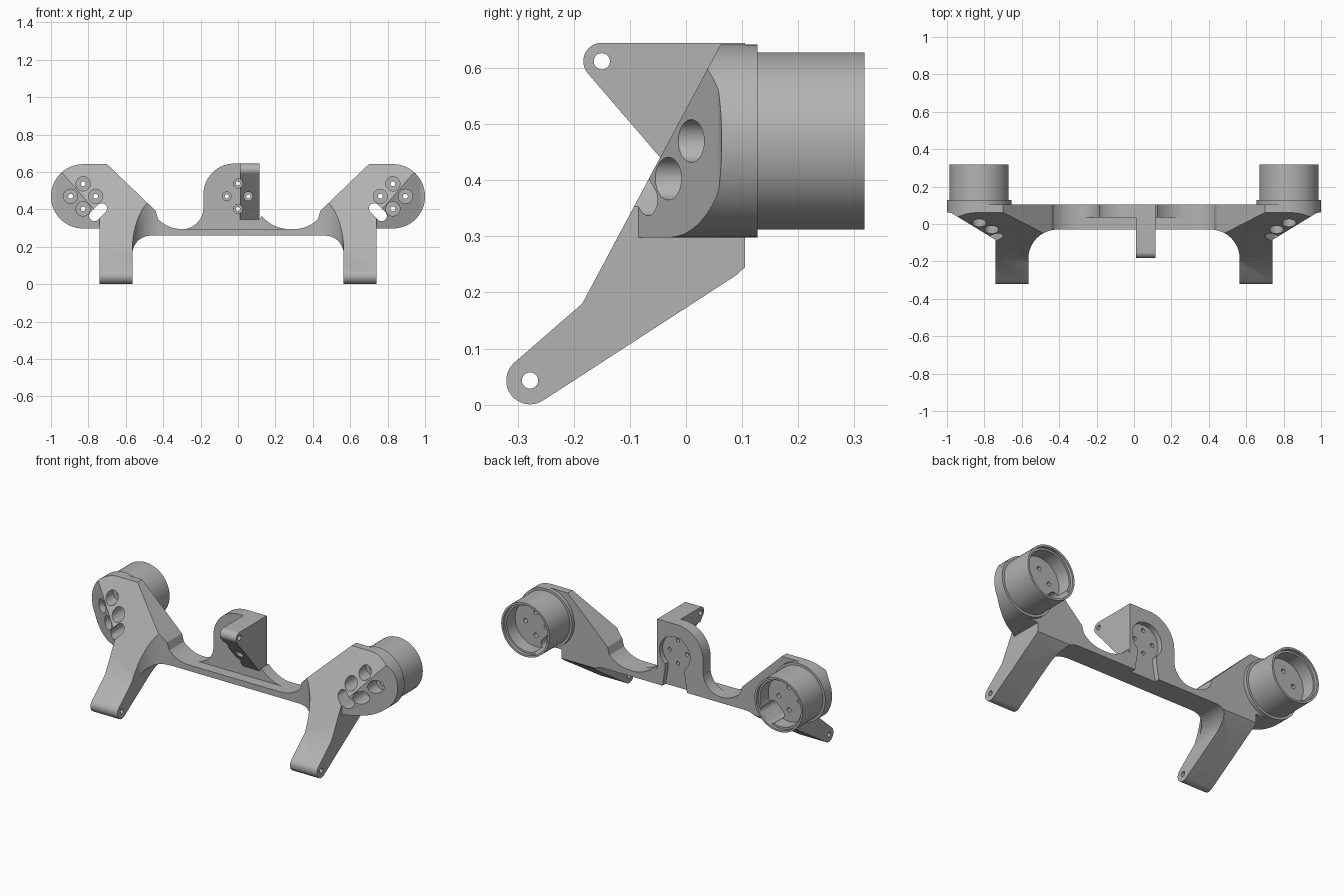
import bpy, bmesh
from math import sin, cos, radians
from mathutils import Vector

cube = bpy.data.objects.get("Cube")
if cube:
    bpy.data.objects.remove(cube, do_unlink=True)

GREY = (0.45, 0.45, 0.45, 1)
mat = bpy.data.materials.new("plain grey")
mat.use_nodes = True
mat.diffuse_color = GREY
mat.node_tree.nodes["Principled BSDF"].inputs["Base Color"].default_value = GREY


def arc(cx, cy, r, a0, a1, n=16):
    angles = [radians(a0 + (a1 - a0) * i / n) for i in range(n + 1)]
    return [(cx + r * cos(a), cy + r * sin(a)) for a in angles]


def circle(cx, cy, r, n=40):
    return arc(cx, cy, r, 0, 360 - 360 / n, n - 1)


def prism(name, profile, axis, lo, hi):
    """Extrude a closed 2D profile along one axis."""
    place = {"x": lambda u, v: (lo, u, v), "y": lambda u, v: (u, lo, v),
             "z": lambda u, v: (u, v, lo)}[axis]
    shift = Vector([hi - lo if a == axis else 0 for a in "xyz"])
    bm = bmesh.new()
    face = bm.faces.new([bm.verts.new(place(*p)) for p in profile])
    top = bmesh.ops.extrude_face_region(bm, geom=[face])["geom"]
    bmesh.ops.translate(bm, vec=shift, verts=[g for g in top if isinstance(g, bmesh.types.BMVert)])
    bmesh.ops.recalc_face_normals(bm, faces=bm.faces)
    mesh = bpy.data.meshes.new(name)
    bm.to_mesh(mesh)
    bm.free()
    mesh.materials.append(mat)
    obj = bpy.data.objects.new(name, mesh)
    bpy.context.collection.objects.link(obj)
    return obj


def activate(obj):
    bpy.ops.object.select_all(action="DESELECT")
    obj.select_set(True)
    bpy.context.view_layer.objects.active = obj


def combine(obj, other, how, keep=False):
    activate(obj)
    mod = obj.modifiers.new("combine", "BOOLEAN")
    mod.operation, mod.solver, mod.object = how, "EXACT", other
    bpy.ops.object.modifier_apply(modifier=mod.name)
    if not keep:
        bpy.data.objects.remove(other, do_unlink=True)


def drill(obj, profile, axis, lo, hi):
    combine(obj, prism("cutter", profile, axis, lo, hi), "DIFFERENCE")


def finish(obj, mirrored=False):
    activate(obj)
    if mirrored:
        mod = obj.modifiers.new("mirror", "MIRROR")
        mod.use_mirror_merge = False
        bpy.ops.object.modifier_apply(modifier=mod.name)
    bpy.ops.object.shade_smooth_by_angle(angle=radians(30))


HX, HZ, HR = 0.828, 0.47, 0.172          # motor axis and flange radius
BACK = 0.105

# Bridge, leg and mount head: front, side and top outlines intersected
front = ([(0, 0.26)] + arc(0.465, 0.16, 0.1, 90, 0) + [(0.565, -0.1), (0.74, -0.1), (0.74, 0.298)]
         + arc(HX, HZ, HR, -90, 90, 36) + [(0.70, 0.642), (0.44, 0.392)]
         + arc(0.30, 0.475, 0.18, -45, -90) + [(0, 0.295)])
side = ([(BACK, 0.645), (0.063, 0.645), (-0.185, 0.18)]
        + arc(-0.278, 0.043, 0.0425, 132, 302) + [(0.09, 0.231), (BACK, 0.245)])
top = ([(0, BACK), (0, -0.03)] + arc(0.41, -0.185, 0.155, 90, 0) + [(0.565, -0.4), (0.74, -0.4)]
       + [(0.74, -0.085), (0.975, 0.058), (1.01, 0.066), (1.01, BACK)])
frame = prism("frame_arms", front, "y", -0.5, 0.3)
combine(frame, prism("cutter", side, "x", -0.2, 1.2), "INTERSECT")
combine(frame, prism("cutter", top, "z", -0.2, 1), "INTERSECT")
drill(frame, circle(-0.278, 0.043, 0.0145, 24), "x", 0.4, 0.9)

# Motor cup with a stepped open end
flange = prism("motor_flanges", circle(HX, HZ, HR, 64), "y", 0.063, 0.127)
cup = prism("motor_cups", circle(HX, HZ, 0.158, 64), "y", 0.12, 0.318)
drill(cup, circle(HX, HZ, 0.146, 64), "y", 0.30, 0.4)
drill(cup, circle(HX, HZ, 0.135, 64), "y", 0.22, 0.4)
combine(frame, flange, "UNION")
combine(frame, cup, "UNION")

# Bolt pockets and the cable slot through the mount head
for dx, dz in ((0.067, 0), (-0.067, 0), (0, 0.067), (0, -0.067)):
    drill(frame, circle(HX + dx, HZ + dz, 0.038, 32), "y", -0.4, 0.068)
    drill(frame, circle(HX + dx, HZ + dz, 0.013, 20), "y", 0, 0.5)
slot = arc(0.728, 0.405, 0.028, 45, 225) + arc(0.768, 0.365, 0.028, 225, 405)
drill(frame, slot, "y", -0.4, 0.5)

# Centre plate with a rounded shoulder and flared feet
plate_outline = (arc(-0.30, 0.409, 0.115, -90, 0) + arc(-0.02, 0.48, 0.165, 180, 90)
                 + [(0.115, 0.645), (0.115, 0.345)] + arc(0.28, 0.494, 0.2, 220, 270))
plate = prism("centre_plate", plate_outline, "y", 0.035, BACK)

# Forward fin carrying the upper pivot
fin_outline = [(0.07, 0.645)] + arc(-0.15, 0.612, 0.033, 90, 220) + [(0.036, 0.345), (0.07, 0.345)]
fin = prism("fin", fin_outline, "x", 0.01, 0.115)
drill(fin, circle(-0.15, 0.612, 0.0145, 24), "x", -0.1, 0.3)
combine(plate, fin, "UNION")

# Centre plate bolts
for x, z in ((0, 0.538), (-0.06, 0.47), (0.055, 0.47), (0, 0.402)):
    drill(plate, circle(x, z, 0.024, 24), "y", -0.4, 0.05)
    drill(plate, circle(x, z, 0.011, 20), "y", 0, 0.3)

# Keyhole recess in the back
finish(frame, mirrored=True)
keyhole = arc(0, HZ, 0.1, -50, 230, 32) + [(-0.064, 0.36), (-0.09, 0.2), (0.09, 0.2), (0.064, 0.36)]
recess = prism("recess_cutter", keyhole, "y", 0.075, 0.2)
recess.hide_render = True
combine(plate, recess, "DIFFERENCE", keep=True)
combine(frame, recess, "DIFFERENCE")
finish(frame)
finish(plate)
